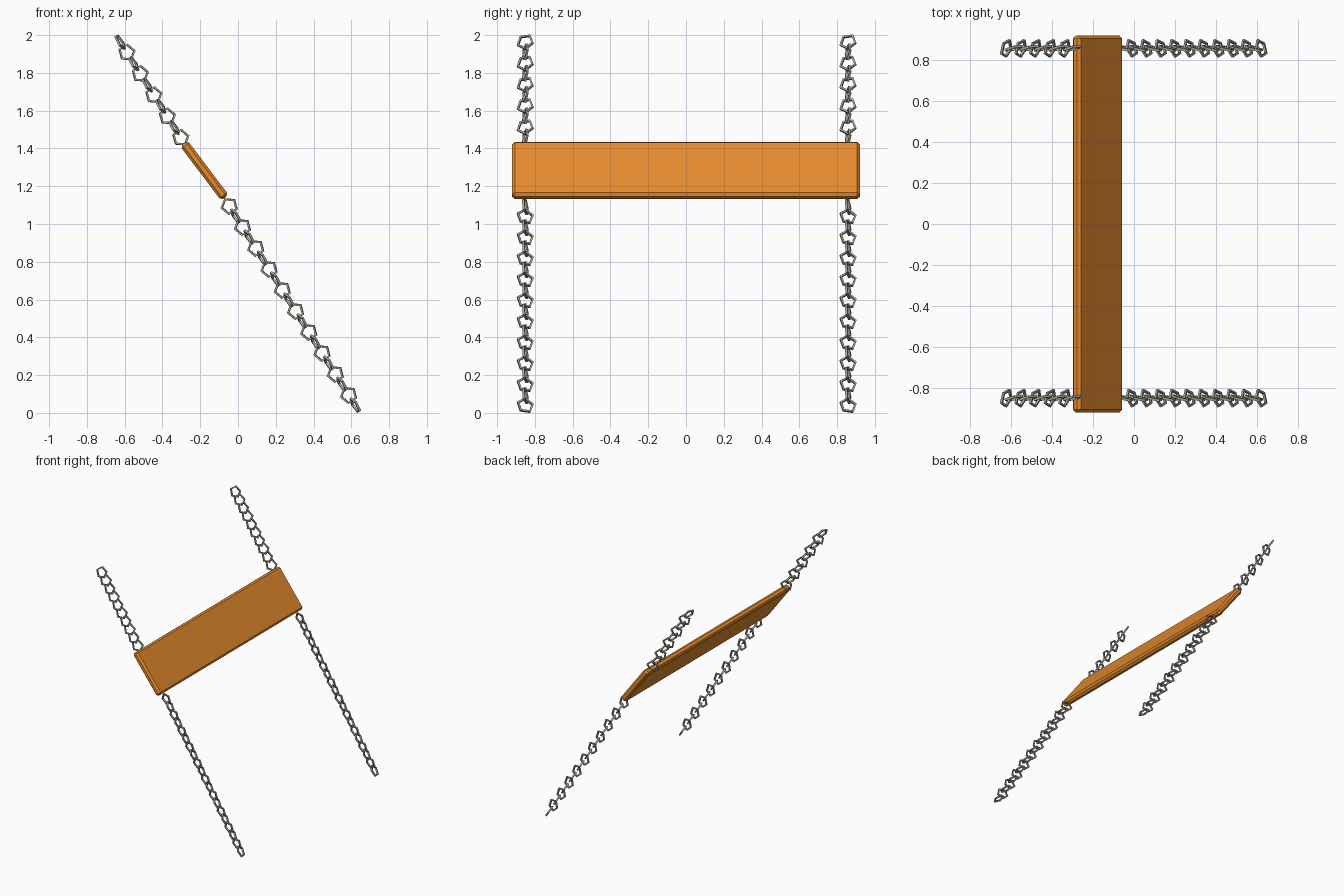
import bpy, bmesh, math
from mathutils import Vector, Matrix

if "Cube" in bpy.data.objects:
    bpy.data.objects.remove(bpy.data.objects["Cube"])

def material(name, col):
    m = bpy.data.materials.new(name)
    m.diffuse_color = (*col, 1)
    m.use_nodes = True
    m.node_tree.nodes["Principled BSDF"].inputs["Base Color"].default_value = m.diffuse_color
    return m

wood = material("orange wood", (0.80, 0.26, 0.026))
steel = material("grey steel", (0.40, 0.38, 0.33))

# tilted seat plank with chamfered edges
bpy.ops.mesh.primitive_cube_add(size=1, location=(-0.178, 0, 1.283))
seat = bpy.context.object
seat.name = "seat_plank"
seat.scale = (0.05, 1.84, 0.36)
bpy.ops.object.transform_apply(location=False, rotation=False, scale=True)
seat.rotation_euler = (0, math.radians(-37), 0)
bev = seat.modifiers.new("chamfer", 'BEVEL')
bev.width = 0.014
bev.segments = 1
seat.data.materials.append(wood)

SLOPE = math.radians(-32.3)
R, r = 0.042, 0.0085

def add_link(bm, centre, roll, spin):
    # five-sided ring with square section, in local yz plane, z along the chain
    m = (Matrix.Translation(centre) @ Matrix.Rotation(SLOPE, 4, 'Y')
         @ Matrix.Rotation(roll, 4, 'Z'))
    rings = []
    for i in range(5):
        a = spin + math.tau * i / 5
        ring = []
        for j in range(4):
            b = math.tau * (j + 0.5) / 4
            d = R + r * math.cos(b)
            ring.append(bm.verts.new(m @ Vector((r * math.sin(b), d * math.sin(a), d * math.cos(a)))))
        rings.append(ring)
    for i in range(5):
        p, q = rings[i], rings[(i + 1) % 5]
        for j in range(4):
            k = (j + 1) % 4
            bm.faces.new((p[j], q[j], q[k], p[k]))

def chain(name, start, end, count, rolls, spin):
    bm = bmesh.new()
    for n in range(count):
        centre = Vector(start).lerp(Vector(end), n / (count - 1))
        add_link(bm, centre, math.radians(rolls[n % 2]), spin)
    bmesh.ops.recalc_face_normals(bm, faces=bm.faces)
    me = bpy.data.meshes.new(name)
    bm.to_mesh(me)
    bm.free()
    me.materials.append(steel)
    bpy.context.collection.objects.link(bpy.data.objects.new(name, me))

# upper and lower chains on both ends, link points towards the seat
for side, y in (("left", -0.851), ("right", 0.858)):
    chain("upper_chain_" + side, (-0.624, y, 1.964), (-0.303, y, 1.457), 10, (-15, -75), math.pi)
    chain("lower_chain_" + side, (-0.046, y, 1.095), (0.621, y, 0.039), 20, (75, 15), 0)
